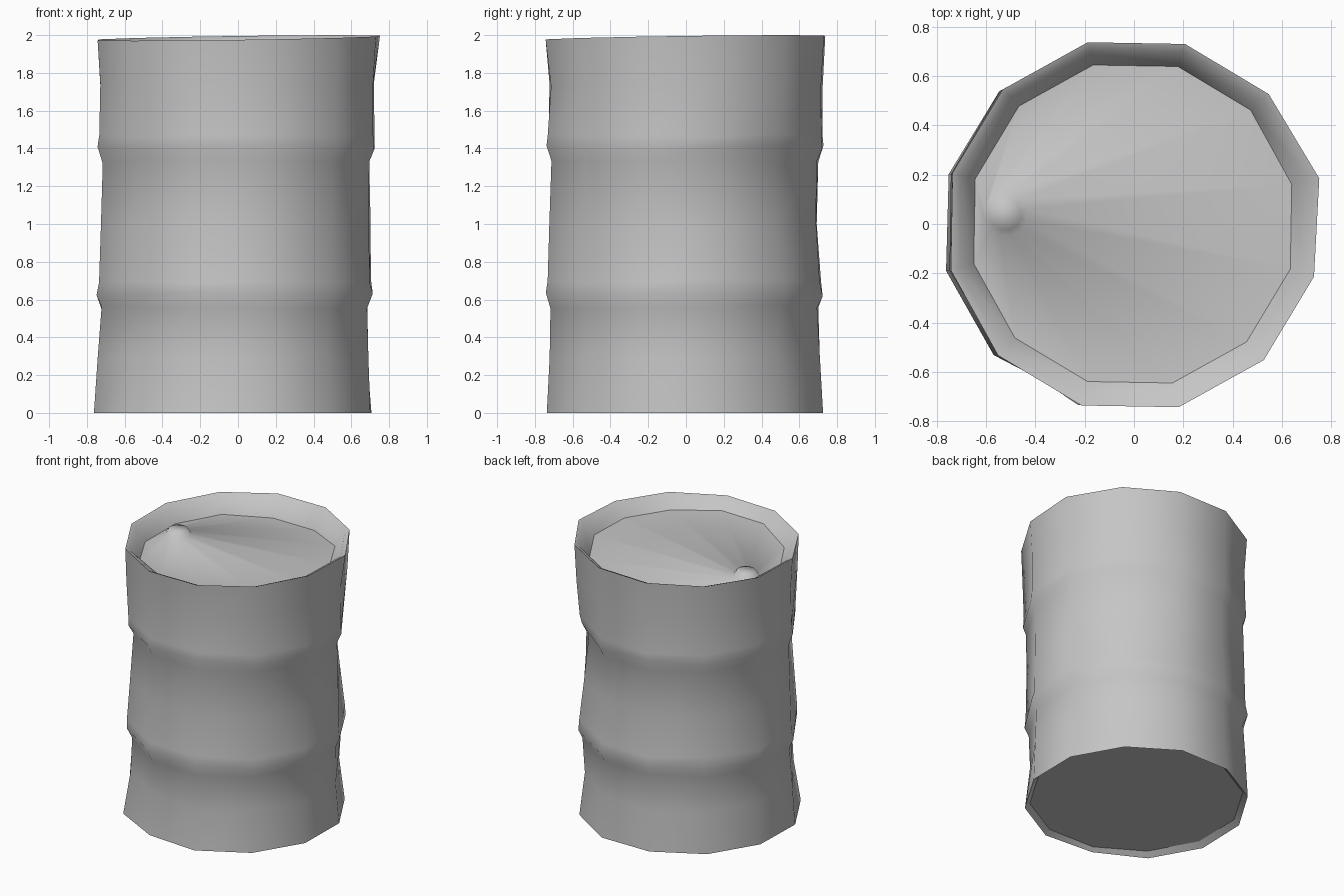
import bpy, bmesh, random
from math import sin, cos, pi, radians, exp

if "Cube" in bpy.data.objects:
    bpy.data.objects.remove(bpy.data.objects["Cube"], do_unlink=True)

random.seed(4)
SIDES = 12
PHASE = radians(14)
ANGLES = [PHASE + 2 * pi * i / SIDES for i in range(SIDES)]

# Dents in the wall: angle in degrees, height, depth
DENTS = [(254, 0.2, 0.06), (224, 0.42, 0.04), (44, 0.32, 0.03),
         (314, 0.3, 0.03), (92, 0.3, 0.02), (90, 1.1, 0.035),
         (14, 0.4, 0.015), (278, 1.74, 0.025), (44, 1.22, 0.07),
         (224, 1.22, 0.035), (74, 0.15, -0.01)]

steel = bpy.data.materials.new("worn grey steel")
steel.use_nodes = True
steel.diffuse_color = (0.56, 0.56, 0.56, 1)
steel.node_tree.nodes["Principled BSDF"].inputs["Base Color"].default_value = steel.diffuse_color


def dent(angle, z):
    total = 0
    for deg, height, depth in DENTS:
        turn = (angle - radians(deg) + pi) % (2 * pi) - pi
        total += depth * exp(-(turn / 0.3) ** 2 - ((z - height) / 0.22) ** 2)
    return total


def ring(bm, place):
    """Closed loop of vertices, one for each side."""
    return [bm.verts.new(place(a)) for a in ANGLES]


def bridge(bm, loops):
    for low, high in zip(loops, loops[1:]):
        for i in range(SIDES):
            j = (i + 1) % SIDES
            bm.faces.new((low[i], low[j], high[j], high[i]))


def finish(bm, name, sharp):
    mesh = bpy.data.meshes.new(name)
    bm.to_mesh(mesh)
    bm.free()
    mesh.materials.append(steel)
    obj = bpy.data.objects.new(name, mesh)
    bpy.context.collection.objects.link(obj)
    bpy.ops.object.select_all(action='DESELECT')
    obj.select_set(True)
    bpy.context.view_layer.objects.active = obj
    bpy.ops.object.shade_smooth_by_angle(angle=radians(sharp))


def wall_point(radius, z):
    # The wall leans a little towards the top
    def place(a):
        r = radius - dent(a, z) + random.uniform(-0.004, 0.004)
        lift = random.uniform(-0.012, 0.012) if 0.1 < z < 1.9 else 0
        return (r * cos(a) - 0.025 + 0.012 * z, r * sin(a) - 0.006, z + lift)
    return place


def rim_point(radius, drop):
    # The rim is bent: higher at the back left, pulled out at one corner
    def place(a):
        r = radius + 0.015 * exp(-((a - PHASE) / 0.3) ** 2)
        return (r * cos(a) - 0.003, r * sin(a) - 0.003, 1.985 + 0.015 * sin(a + 0.8) - drop)
    return place


def lid_edge(a):
    # The lid sits deepest at the back right
    return (0.665 * cos(a) - 0.005, 0.665 * sin(a),
            1.88 - 0.03 * cos(a - radians(135)) + 0.012 * sin(3 * a + 0.6))


def base_edge(a):
    return (0.72 * cos(a) - 0.02, 0.72 * sin(a), 0.03)


# Drum wall: two raised hoops, a bent rim and an inner lip
PROFILE = [(0.757, 0), (0.742, 0.3), (0.73, 0.56), (0.757, 0.625),
           (0.745, 0.7), (0.737, 1.0), (0.73, 1.33), (0.755, 1.405),
           (0.75, 1.47), (0.75, 1.74)]
bm = bmesh.new()
loops = [ring(bm, base_edge)]
loops += [ring(bm, wall_point(r, z)) for r, z in PROFILE]
loops += [ring(bm, rim_point(0.763, 0)), ring(bm, rim_point(0.73, 0.015)), ring(bm, lid_edge)]
bridge(bm, loops)
finish(bm, "drum_wall", 55)

# Sunken lid, creased towards the filler cap near its edge
bm = bmesh.new()


def cap_ring(radius, z):
    return ring(bm, lambda a: (radius * cos(a) - 0.52, radius * sin(a) + 0.04, z))


loops = [ring(bm, lid_edge), cap_ring(0.09, 1.87), cap_ring(0.065, 1.91)]
bridge(bm, loops)
bm.faces.new(loops[-1])
finish(bm, "lid_with_filler_cap", 70)

# Flat underside
bm = bmesh.new()
bm.faces.new(list(reversed(ring(bm, base_edge))))
finish(bm, "drum_base", 30)
